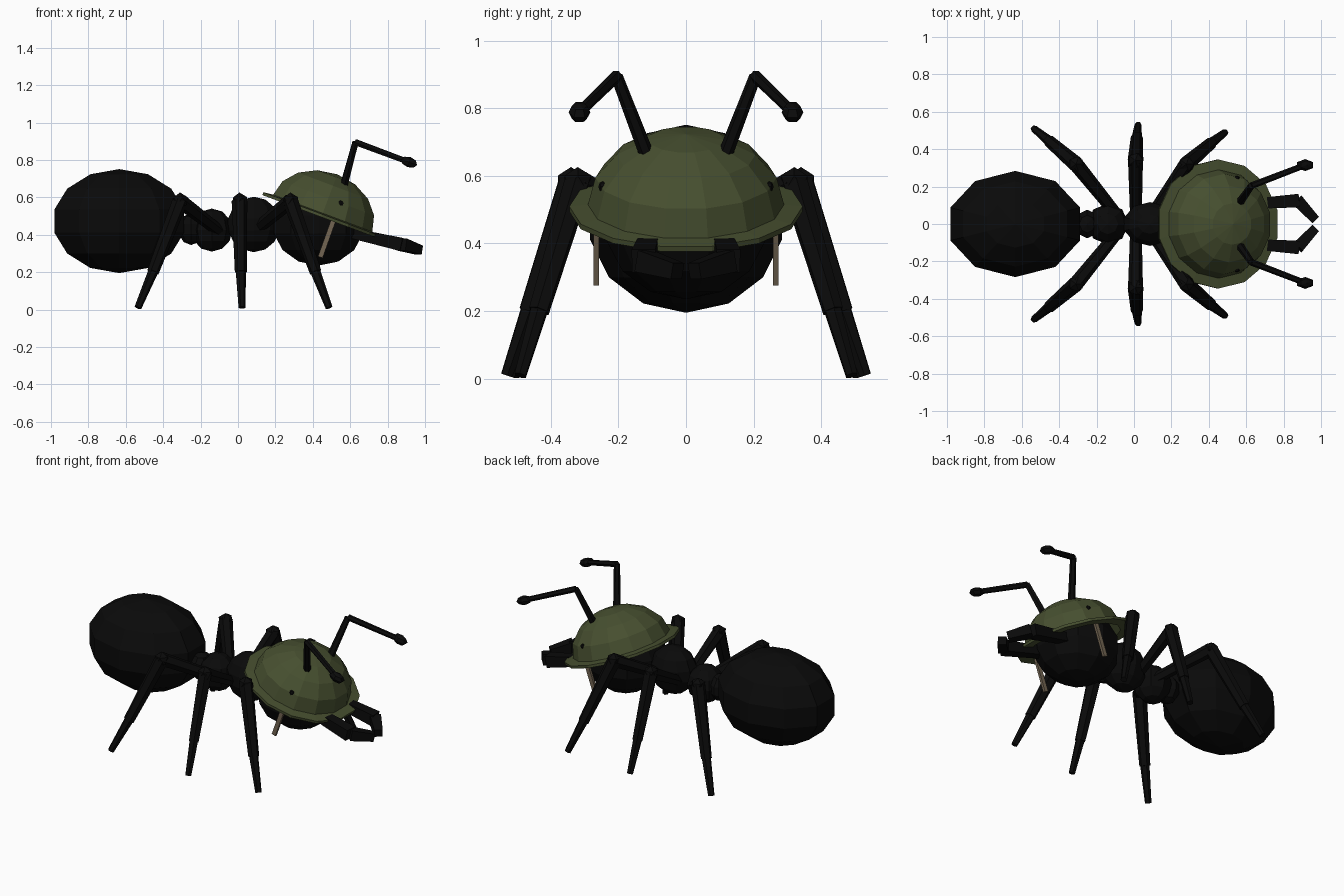
import bpy, bmesh, math
from mathutils import Vector, Matrix

if "Cube" in bpy.data.objects:
    bpy.data.objects.remove(bpy.data.objects["Cube"])


def material(name, rgb):
    m = bpy.data.materials.new(name)
    m.diffuse_color = (*rgb, 1)
    m.use_nodes = True
    m.node_tree.nodes["Principled BSDF"].inputs["Base Color"].default_value = m.diffuse_color
    return m


BLACK = material("shell black", (0.003, 0.003, 0.003))
GREEN = material("olive green", (0.062, 0.078, 0.029))
TAN = material("strap tan", (0.17, 0.13, 0.085))


def finish(name, bm, mat):
    bmesh.ops.recalc_face_normals(bm, faces=bm.faces)
    me = bpy.data.meshes.new(name)
    bm.to_mesh(me)
    bm.free()
    me.materials.append(mat)
    ob = bpy.data.objects.new(name, me)
    bpy.context.collection.objects.link(ob)
    return ob


def ellipsoid(name, center, radii, segs=10, rings=7, mat=BLACK):
    bm = bmesh.new()
    bmesh.ops.create_uvsphere(bm, u_segments=segs, v_segments=rings, radius=1)
    bmesh.ops.scale(bm, vec=radii, verts=bm.verts)
    bmesh.ops.translate(bm, vec=center, verts=bm.verts)
    return finish(name, bm, mat)


def add_limb(bm, a, b, r1, r2, sides=6):
    """Tapered prism from a to b."""
    a, b = Vector(a), Vector(b)
    d = b - a
    mat = Matrix.Translation((a + b) / 2) @ d.to_track_quat('Z', 'Y').to_matrix().to_4x4()
    bmesh.ops.create_cone(bm, cap_ends=True, segments=sides, radius1=r1, radius2=r2,
                          depth=d.length, matrix=mat @ Matrix.Rotation(math.pi / sides, 4, 'Z'))


def flip(p, s):
    return (p[0], p[1] * s, p[2])


# Body
ellipsoid("abdomen", (-0.635, 0, 0.473), (0.374, 0.291, 0.278))
ellipsoid("waist", (-0.25, 0, 0.43), (0.07, 0.08, 0.085), 8, 5)
ellipsoid("rear_thorax", (-0.14, 0, 0.425), (0.11, 0.11, 0.115), 8, 6)
ellipsoid("front_thorax", (0.085, 0, 0.455), (0.148, 0.12, 0.148), 10, 7)
ellipsoid("head", (0.43, 0, 0.455), (0.257, 0.24, 0.22))

# Legs: hip, knee, ankle, tip
LEGS = {
    "front": [(0.11, 0.07, 0.44), (0.28, 0.32, 0.58), (0.415, 0.435, 0.2), (0.487, 0.49, 0.01)],
    "middle": [(0.01, 0.07, 0.43), (0.008, 0.34, 0.58), (0.015, 0.465, 0.2), (0.022, 0.53, 0.01)],
    "rear": [(-0.10, 0.06, 0.42), (-0.31, 0.32, 0.58), (-0.455, 0.445, 0.2), (-0.535, 0.51, 0.01)],
}
# Antenna: base, elbow, tip
ANTENNA = [(0.565, 0.115, 0.66), (0.628, 0.205, 0.895), (0.915, 0.315, 0.788)]
# Mandible: root, corner, tip
JAW = [(0.60, 0.105, 0.41), (0.875, 0.125, 0.348), (0.968, 0.025, 0.318)]

for side, s in (("left", 1), ("right", -1)):
    for name, pts in LEGS.items():
        hip, knee, ankle, tip = [flip(p, s) for p in pts]
        bm = bmesh.new()
        add_limb(bm, hip, knee, 0.032, 0.04)
        add_limb(bm, knee, ankle, 0.042, 0.032)
        add_limb(bm, ankle, tip, 0.027, 0.019)
        bmesh.ops.create_icosphere(bm, subdivisions=1, radius=0.046,
                                   matrix=Matrix.Translation(knee))
        finish(f"{name}_{side}_leg", bm, BLACK)

    base, elbow, tip = [flip(p, s) for p in ANTENNA]
    bm = bmesh.new()
    add_limb(bm, base, elbow, 0.022, 0.018)
    add_limb(bm, elbow, tip, 0.018, 0.016)
    club = Matrix.Translation(tip) @ Matrix.Rotation(math.radians(20), 4, 'Y') \
        @ Matrix.Diagonal((0.052, 0.032, 0.028, 1))
    bmesh.ops.create_uvsphere(bm, u_segments=6, v_segments=4, radius=1, matrix=club)
    finish(f"{side}_antenna", bm, BLACK)

    root, corner, tip = [flip(p, s) for p in JAW]
    bm = bmesh.new()
    add_limb(bm, root, corner, 0.038, 0.05, 4)
    add_limb(bm, corner, tip, 0.046, 0.034, 4)
    finish(f"{side}_mandible", bm, BLACK)

    # Chin strap hanging from the helmet
    bm = bmesh.new()
    top, end = Vector((0.515, 0.265 * s, 0.49)), Vector((0.44, 0.265 * s, 0.28))
    d = end - top
    bmesh.ops.create_cube(bm, size=1, matrix=Matrix.Translation((top + end) / 2)
                          @ Matrix.Rotation(math.atan2(d.x, d.z), 4, 'Y')
                          @ Matrix.Diagonal((0.026, 0.016, d.length, 1)))
    finish(f"{side}_chin_strap", bm, TAN)

    # Small rivet on the helmet side
    ellipsoid(f"{side}_rivet", (0.55, 0.247 * s, 0.568), (0.016, 0.012, 0.016), 6, 4)

# Helmet: lathed dome, brim and inner lining, tilted forward
N = 14
arc = [math.radians(a) for a in (90, 67.5, 45, 22.5)]
profile = [(0.29 * math.cos(a), 0.222 * math.sin(a)) for a in arc]
profile += [(0.29, 0.0), (0.345, -0.006), (0.345, -0.022), (0.275, -0.022)]
profile += [(0.275 * math.cos(a), 0.207 * math.sin(a)) for a in reversed(arc)]
bm = bmesh.new()
rings = []
for r, h in profile:
    rings.append([bm.verts.new((r * math.cos(t), r * math.sin(t), h))
                  for t in (2 * math.pi * (i + 0.5) / N for i in range(N))])
for lo, hi in zip(rings, rings[1:]):
    for i in range(N):
        j = (i + 1) % N
        bm.faces.new((lo[i], lo[j], hi[j], hi[i]))
bmesh.ops.remove_doubles(bm, verts=bm.verts, dist=0.0005)
bmesh.ops.transform(bm, verts=bm.verts, matrix=Matrix.Translation((0.453, 0, 0.515))
                    @ Matrix.Rotation(math.radians(20.5), 4, 'Y'))
finish("helmet", bm, GREEN)
